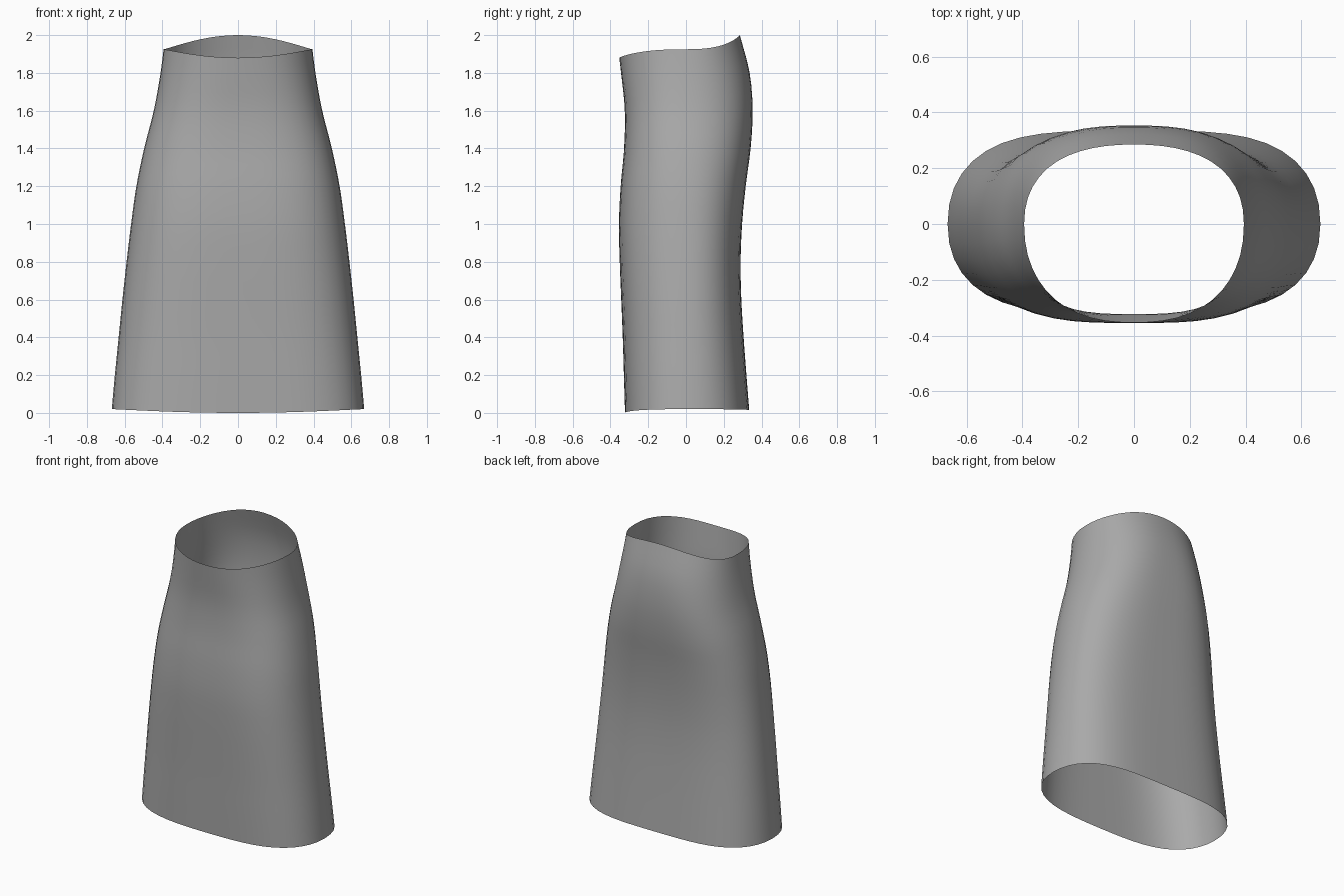
import bpy, bmesh, math

cube = bpy.data.objects.get("Cube")
if cube:
    bpy.data.objects.remove(cube)

SEGMENTS, ROWS, STEP = 48, 30, 0.2

# Profiles sampled every STEP in height, from hem to waist
HALF_WIDTH = [0.67, 0.652, 0.632, 0.612, 0.59, 0.566, 0.538, 0.497, 0.446, 0.41, 0.385]
FRONT = [0.323, 0.329, 0.335, 0.343, 0.351, 0.355, 0.346, 0.328, 0.324, 0.344, 0.368]
BACK = [0.336, 0.32, 0.305, 0.293, 0.289, 0.297, 0.316, 0.342, 0.353, 0.337, 0.285]
SQUARENESS = [3.8, 3.7, 3.6, 3.5, 3.4, 3.3, 3.2, 3.1, 2.9, 2.5, 2.2]


def sample(table, z):
    """Smooth interpolation through evenly spaced profile values."""
    u = min(max(z / STEP, 0), len(table) - 1)
    i = min(int(u), len(table) - 2)
    t = u - i
    a, b = table[i], table[i + 1]
    before = table[i - 1] if i else 2 * a - b
    after = table[i + 2] if i + 2 < len(table) else 2 * b - a
    m0, m1 = (b - before) / 2, (after - a) / 2
    return (a + m0 * t + (3 * (b - a) - 2 * m0 - m1) * t ** 2
            + (2 * (a - b) + m0 + m1) * t ** 3)


def tube_point(angle, t):
    c, s = math.cos(angle), math.sin(angle)
    lift = abs(s) ** 2.3
    # Dipped hem and waist: the waist rises at the back and drops at the front
    hem = 0.02 - (0.005 if s > 0 else 0.02) * lift
    waist = 1.925 + (0.075 if s > 0 else -0.045) * lift
    z = hem + (waist - hem) * t
    p = sample(SQUARENESS, z)
    depth = sample(BACK if s > 0 else FRONT, z)
    bulge = max(0, 1 - abs(c) ** p) ** (1 / 2.2)
    return (sample(HALF_WIDTH, z) * c, math.copysign(depth * bulge, s), z)


# Open cloth tube, one surface thick
bm = bmesh.new()
rings = [[bm.verts.new(tube_point(2 * math.pi * k / SEGMENTS, r / ROWS))
          for k in range(SEGMENTS)] for r in range(ROWS + 1)]
for low, high in zip(rings, rings[1:]):
    for k in range(SEGMENTS):
        n = (k + 1) % SEGMENTS
        bm.faces.new((low[k], low[n], high[n], high[k])).smooth = True
mesh = bpy.data.meshes.new("skirt")
bm.to_mesh(mesh)
bm.free()

# Plain grey cloth
grey = bpy.data.materials.new("grey_cloth")
grey.use_nodes = True
color = (0.4, 0.4, 0.4, 1)
grey.diffuse_color = color
grey.node_tree.nodes["Principled BSDF"].inputs["Base Color"].default_value = color
mesh.materials.append(grey)

skirt = bpy.data.objects.new("skirt", mesh)
bpy.context.collection.objects.link(skirt)
